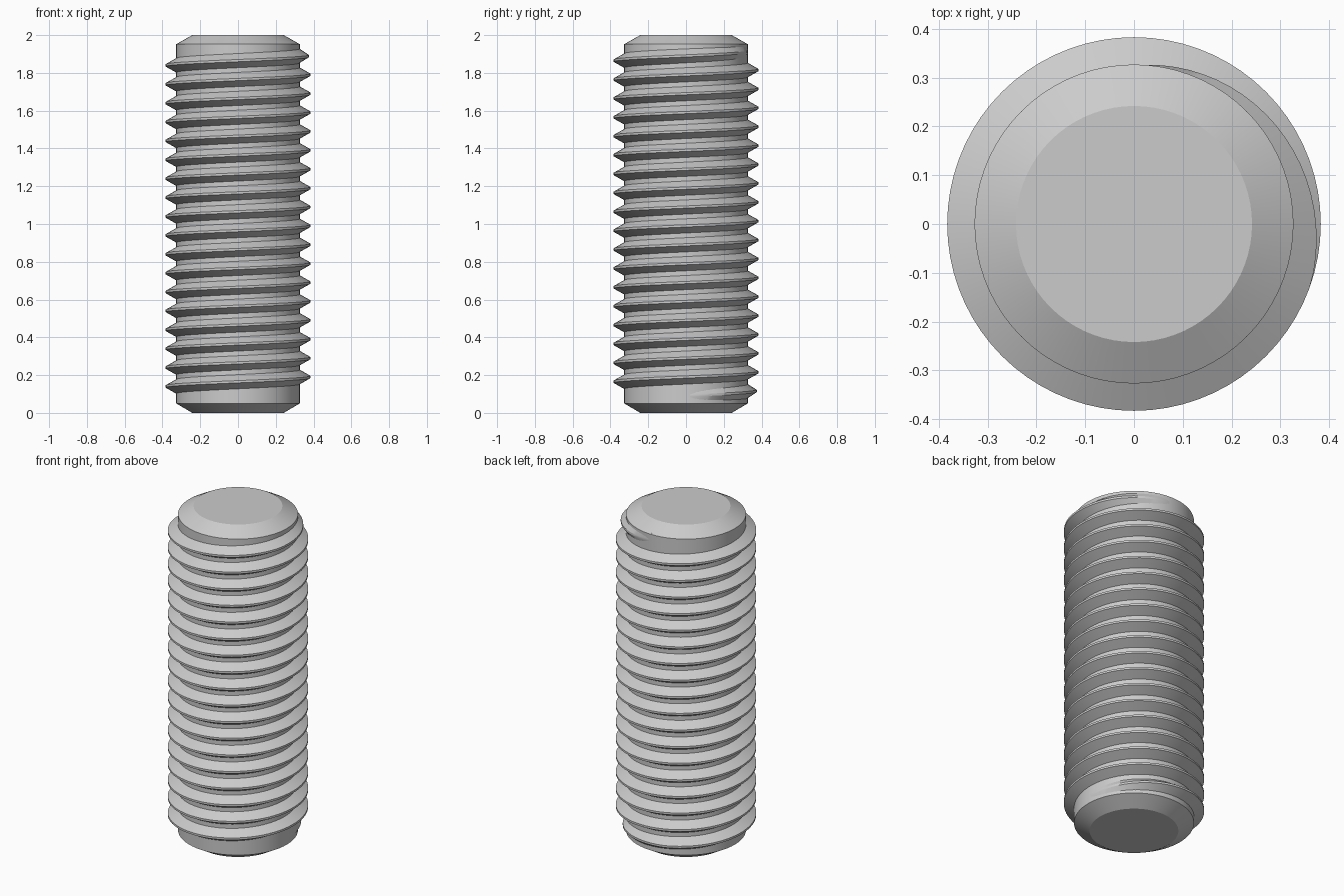
import bpy, bmesh, math

default = bpy.data.objects.get("Cube")
if default:
    bpy.data.objects.remove(default)

SEG = 72            # steps per turn
ROOT = 0.327        # core radius
CREST = 0.383       # outer thread radius
PITCH = 0.1
START_Z = 0.09      # thread centre height at its start, on +x
TURNS = 18.25
FADE = 0.3          # turns over which each thread end runs out

steel = bpy.data.materials.new("plain grey steel")
steel.use_nodes = True
grey = (0.6, 0.6, 0.6, 1)
steel.diffuse_color = grey
steel.node_tree.nodes["Principled BSDF"].inputs["Base Color"].default_value = grey


def finish(bm, name):
    """Turn a bmesh into a smooth object with sharp creases."""
    bmesh.ops.recalc_face_normals(bm, faces=bm.faces[:])
    mesh = bpy.data.meshes.new(name)
    bm.to_mesh(mesh)
    bm.free()
    obj = bpy.data.objects.new(name, mesh)
    bpy.context.collection.objects.link(obj)
    mesh.materials.append(steel)
    bpy.ops.object.select_all(action="DESELECT")
    obj.select_set(True)
    bpy.context.view_layer.objects.active = obj
    bpy.ops.object.shade_smooth_by_angle(angle=math.radians(25))
    return obj


def ring(bm, radius, z):
    return [bm.verts.new((radius * math.cos(math.tau * i / SEG),
                          radius * math.sin(math.tau * i / SEG), z))
            for i in range(SEG)]


def bridge(bm, a, b, closed=True):
    n = len(a)
    for i in range(n if closed else n - 1):
        j = (i + 1) % n
        bm.faces.new((a[i], a[j], b[j], b[i]))


# Core rod with a chamfer at both ends
bm = bmesh.new()
rings = [ring(bm, r, z) for r, z in
         ((0.242, 0), (ROOT, 0.05), (ROOT, 1.952), (0.242, 2))]
for lower, upper in zip(rings, rings[1:]):
    bridge(bm, lower, upper)
bm.faces.new(rings[0])
bm.faces.new(rings[-1])
finish(bm, "rod_core")

# Right-handed helical thread, its crest sinking into the core at both ends
bm = bmesh.new()
steps = round(TURNS * SEG)
sections = []
for s in range(steps + 1):
    turn = s / SEG
    fade = min(1, turn / FADE, (TURNS - turn) / FADE)
    crest = ROOT - 0.002 + (CREST - ROOT + 0.002) * fade
    angle = math.tau * turn
    z = START_Z + PITCH * turn
    profile = ((ROOT - 0.007, -0.0415), (crest, -0.006),
               (crest, 0.006), (ROOT - 0.007, 0.0415))
    sections.append([bm.verts.new((r * math.cos(angle), r * math.sin(angle), z + dz))
                     for r, dz in profile])
for a, b in zip(sections, sections[1:]):
    bridge(bm, a, b)
bm.faces.new(sections[0])
bm.faces.new(sections[-1])
finish(bm, "screw_thread")
